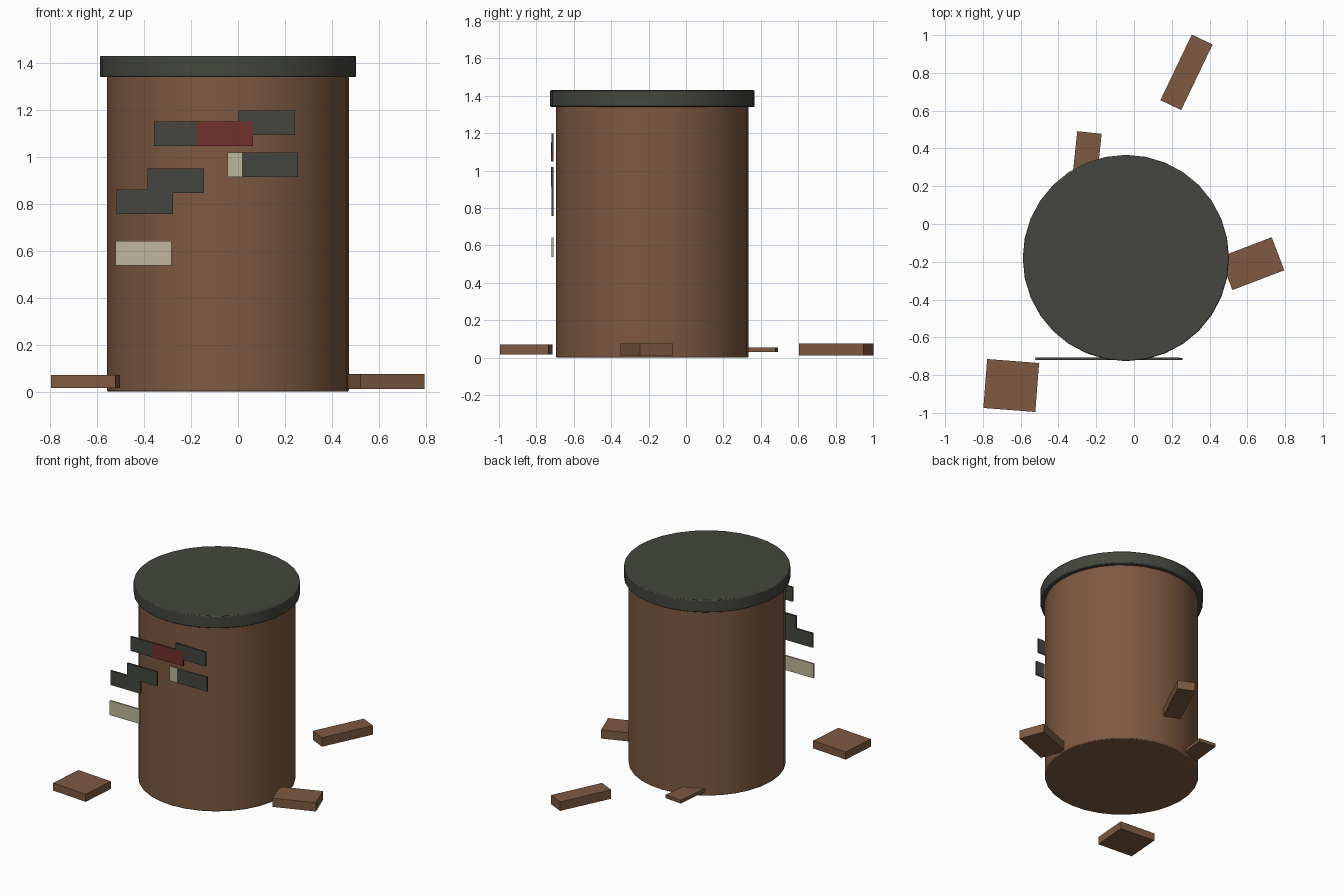
import bpy
import math

cube = bpy.data.objects.get("Cube")
if cube:
    bpy.data.objects.remove(cube, do_unlink=True)


def make_material(name, rgb):
    mat = bpy.data.materials.new(name)
    mat.use_nodes = True
    color = (*rgb, 1.0)
    mat.diffuse_color = color
    bsdf = next(n for n in mat.node_tree.nodes if n.type == 'BSDF_PRINCIPLED')
    bsdf.inputs["Base Color"].default_value = color
    return mat


BROWN = make_material("warm brown", (0.21, 0.102, 0.053))
CHARCOAL = make_material("charcoal", (0.058, 0.062, 0.050))
CREAM = make_material("cream", (0.53, 0.47, 0.33))
RED = make_material("dark red", (0.17, 0.030, 0.026))


def finish(obj, name, mat):
    obj.name = name
    obj.data.materials.append(mat)
    return obj


def drum(name, radius, z0, z1, bevel, mat):
    """Smooth upright cylinder with slightly softened rims."""
    bpy.ops.mesh.primitive_cylinder_add(
        vertices=32, radius=radius, depth=z1 - z0,
        location=(-0.043, -0.18, (z0 + z1) / 2))
    obj = finish(bpy.context.object, name, mat)
    mod = obj.modifiers.new("soft_rim", 'BEVEL')
    mod.width = bevel
    mod.segments = 2
    mod.limit_method = 'ANGLE'
    mod.angle_limit = math.radians(40)
    bpy.ops.object.shade_smooth_by_angle(angle=math.radians(35))
    return obj


def box(name, center, size, mat, angle=0.0):
    bpy.ops.mesh.primitive_cube_add(
        size=1, location=center, rotation=(0, 0, math.radians(angle)))
    obj = bpy.context.object
    obj.scale = size
    bpy.ops.object.transform_apply(location=False, rotation=False, scale=True)
    return finish(obj, name, mat)


# Main drum and its overhanging lid
drum("drum_body", 0.515, 0.0, 1.345, 0.006, BROWN)
drum("drum_lid", 0.546, 1.34, 1.43, 0.006, CHARCOAL)

# Loose blocks on the ground: x, y, length, width, z range, angle
blocks = {
    "back_left_block": (0.278, 0.803, 0.385, 0.122, 0.010, 0.075, 64.4),
    "left_block": (0.625, -0.21, 0.294, 0.187, 0.011, 0.074, 20.9),
    "front_right_block": (-0.65, -0.855, 0.276, 0.26, 0.015, 0.070, -4.4),
    "back_right_block": (-0.25, 0.35, 0.27, 0.13, 0.030, 0.054, 84),
}
for name, (x, y, length, width, z0, z1, angle) in blocks.items():
    box(name, (x, y, (z0 + z1) / 2), (length, width, z1 - z0), BROWN, angle)

# Thin plates floating in front of the drum: left edge x, bottom z, step forward
plates = [
    ("upper_dark_plate", -0.357, 1.047, 0, CHARCOAL),
    ("upper_red_plate", -0.177, 1.047, 1, RED),
    ("top_dark_plate", 0.002, 1.094, 0, CHARCOAL),
    ("middle_cream_plate", -0.045, 0.915, 0, CREAM),
    ("middle_dark_plate", 0.016, 0.915, 1, CHARCOAL),
    ("lower_dark_plate", -0.385, 0.847, 0, CHARCOAL),
    ("bottom_dark_plate", -0.517, 0.757, 0, CHARCOAL),
    ("bottom_cream_plate", -0.523, 0.538, 0, CREAM),
]
for name, x, z, step, mat in plates:
    box(name, (x + 0.12, -0.714 - 0.001 * step, z + 0.052),
        (0.24, 0.012, 0.104), mat)
